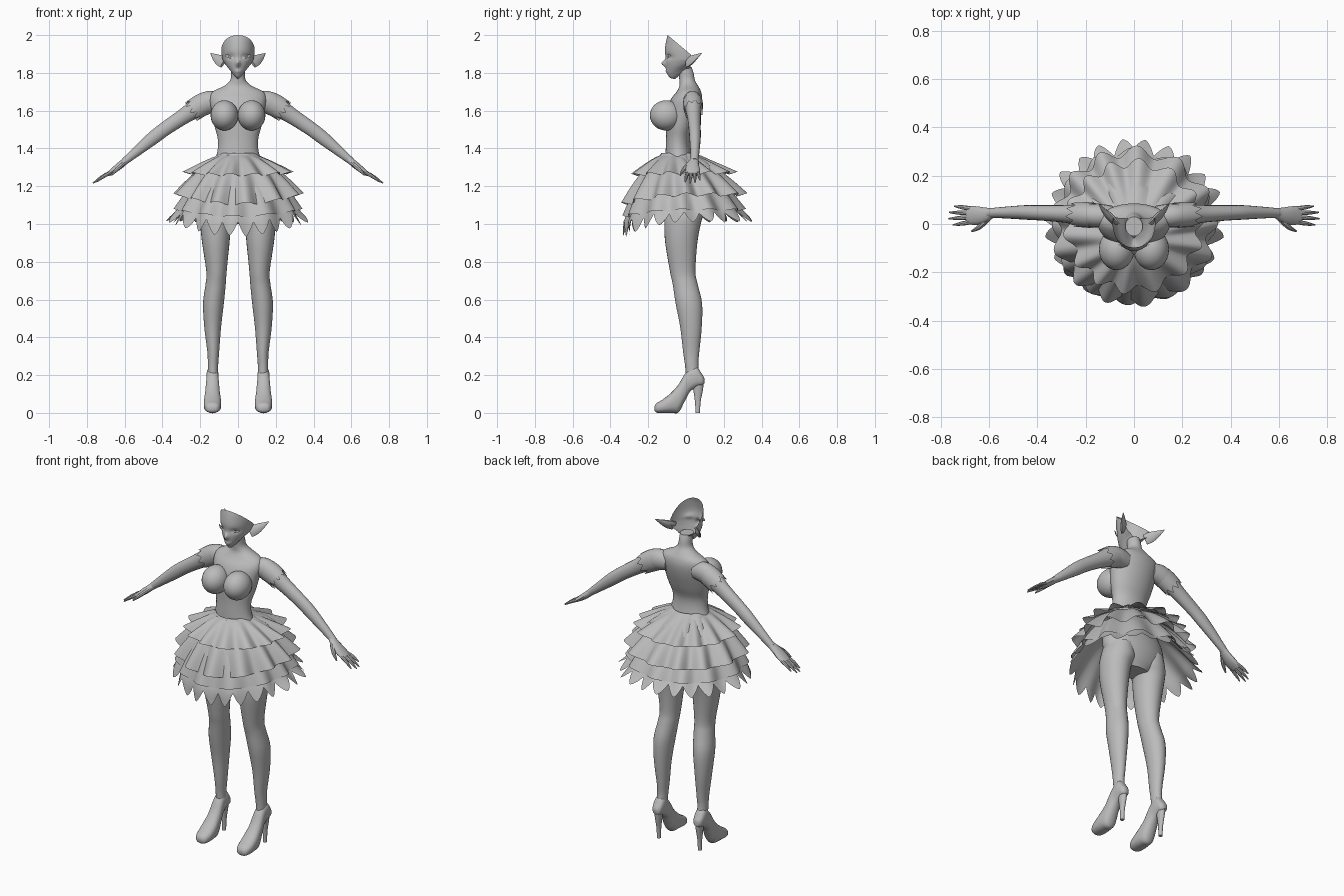
import bpy, bmesh, math
from mathutils import Vector

if "Cube" in bpy.data.objects:
    bpy.data.objects.remove(bpy.data.objects["Cube"])

grey = bpy.data.materials.new("plain_grey")
grey.diffuse_color = (0.5, 0.5, 0.5, 1)
grey.use_nodes = True
grey.node_tree.nodes["Principled BSDF"].inputs["Base Color"].default_value = grey.diffuse_color
TAU = 2 * math.pi


def smooth(rows, k=4):
    """Catmull-Rom interpolation of rows of numbers."""
    out = []
    for i in range(len(rows) - 1):
        a, b, c, d = (rows[max(i - 1, 0)], rows[i], rows[i + 1],
                      rows[min(i + 2, len(rows) - 1)])
        for s in range(k):
            t = s / k
            out.append([q + .5 * t * (r - p + t * (2*p - 5*q + 4*r - w + t * (3*(q - r) + w - p)))
                        for p, q, r, w in zip(a, b, c, d)])
    return out + [list(rows[-1])]


def skin(name, rings, caps=True, closed=True, mirror=False, angle=40):
    """Surface through a list of equally sized rings."""
    bm = bmesh.new()
    vs = [[bm.verts.new(p) for p in r] for r in rings]
    n = len(rings[0])
    for a, b in zip(vs, vs[1:]):
        for j in range(n if closed else n - 1):
            k = (j + 1) % n
            bm.faces.new((a[j], a[k], b[k], b[j]))
    if caps:
        bm.faces.new(vs[0][::-1])
        bm.faces.new(vs[-1])
    bmesh.ops.recalc_face_normals(bm, faces=bm.faces)
    me = bpy.data.meshes.new(name)
    bm.to_mesh(me)
    bm.free()
    return finish(name, me, mirror, angle)


def finish(name, me, mirror=False, angle=40):
    ob = bpy.data.objects.new(name, me)
    bpy.context.collection.objects.link(ob)
    me.materials.append(grey)
    bpy.ops.object.select_all(action='DESELECT')
    ob.select_set(True)
    bpy.context.view_layer.objects.active = ob
    bpy.ops.object.shade_smooth_by_angle(angle=math.radians(angle))
    if mirror:
        ob.modifiers.new("mirror", 'MIRROR').use_bisect_axis[0] = False
    return ob


def column(name, rows, n=28, mirror=False):
    """Upright body part from rows (z, x0, x1, y0, y1)."""
    rings = [[((a + b) / 2 + (b - a) / 2 * math.cos(TAU * j / n),
               (c + d) / 2 + (d - c) / 2 * math.sin(TAU * j / n), z) for j in range(n)]
             for z, a, b, c, d in smooth(rows)]
    return skin(name, rings, mirror=mirror)


def tube(name, rows, n=14, k=4, teeth=0, caps=True):
    """Mirrored limb from rows (x, y, z, radius across y, radius in height)."""
    rows = smooth(rows, k)
    rings = []
    for i, r in enumerate(rows):
        t = Vector(rows[min(i + 1, len(rows) - 1)][:3]) - Vector(rows[max(i - 1, 0)][:3])
        t.normalize()
        v = t.cross(Vector((0, 1, 0))).normalized()
        u = v.cross(t)
        rings.append([Vector(r[:3]) + u * r[3] * math.cos(TAU * j / n) + v * r[4] * math.sin(TAU * j / n)
                      + t * (teeth if i == len(rows) - 1 and j % 2 else 0) for j in range(n)])
    return skin(name, rings, caps=caps, mirror=True)


# torso, from hips to the top of the neck
torso = [(1.00, .09, -.07, .06), (1.05, .165, -.10, .085), (1.12, .195, -.115, .098),
         (1.20, .185, -.115, .085), (1.30, .14, -.11, .05), (1.38, .11, -.108, .028),
         (1.45, .107, -.105, .025), (1.52, .125, -.105, .05), (1.60, .14, -.10, .075),
         (1.66, .15, -.08, .085), (1.70, .135, -.05, .08), (1.73, .075, -.035, .065),
         (1.76, .042, -.035, .048), (1.80, .036, -.04, .04), (1.83, .036, -.05, .03)]
column("torso", [(z, -w, w, a, b) for z, w, a, b in torso], 36)

# bust
bm = bmesh.new()
bmesh.ops.create_uvsphere(bm, u_segments=28, v_segments=18, radius=1)
for v in bm.verts:
    v.co = (.072 + .073 * v.co.x, -.105 + .086 * v.co.y, 1.575 + .08 * v.co.z)
bust = bpy.data.meshes.new("bust")
bm.to_mesh(bust)
bm.free()
finish("bust", bust, True)

# legs
column("leg", [(1.12, .03, .18, -.10, .085), (1.05, .012, .198, -.112, .09), (1.0, .035, .2, -.115, .078),
               (.90, .045, .19, -.11, .06), (.75, .06, .168, -.085, .05), (.68, .065, .172, -.07, .062),
               (.58, .075, .185, -.055, .085), (.45, .09, .178, -.03, .083), (.32, .10, .162, -.015, .07),
               (.25, .105, .16, -.005, .065), (.18, .105, .16, 0, .075)], mirror=True)

# shoes: sections along y (y, half width, bottom, top), then the heel
shoe = smooth([(-.166, .018, .012, .036), (-.155, .034, .001, .052), (-.125, .044, 0, .07),
               (-.08, .046, 0, .105), (-.04, .041, .002, .15), (-.01, .036, .055, .20),
               (.02, .032, .11, .235), (.055, .032, .135, .245), (.085, .026, .145, .205),
               (.097, .012, .155, .185)])
skin("shoe", [[(.135 + w * math.cos(TAU * j / 20), y, (a + b) / 2 + (b - a) / 2 *
                math.copysign(abs(math.sin(TAU * j / 20)) ** .7, math.sin(TAU * j / 20)))
               for j in range(20)] for y, w, a, b in shoe], mirror=True)
column("shoe_heel", [(.17, .113, .157, .03, .096), (.12, .118, .152, .038, .09),
                     (.06, .123, .147, .047, .078), (0, .124, .146, .05, .074)], 14, True)

# arms, hands and torn sleeve edges
tube("arm", [(.09, .03, 1.645, .045, .05), (.155, .035, 1.645, .05, .06), (.21, .038, 1.62, .045, .054),
             (.28, .042, 1.575, .037, .043), (.38, .046, 1.508, .032, .038), (.45, .048, 1.455, .03, .036),
             (.55, .047, 1.373, .023, .025), (.60, .045, 1.332, .02, .019)], 18)
tube("palm", [(.585, .046, 1.343, .02, .018), (.625, .036, 1.31, .034, .019),
              (.66, .035, 1.283, .039, .016), (.69, .037, 1.262, .036, .011)])
for name, y0, y1, x1, z1 in (("index", .008, -.004, .75, 1.222), ("middle", .028, .022, .768, 1.216),
                             ("ring", .046, .048, .766, 1.218), ("little", .064, .074, .745, 1.232)):
    tube(name + "_finger", [(.675, y0, 1.272, .009, .009), ((.675 + x1) / 2, (y0 + y1) / 2, (1.272 + z1) / 2 + .004,
                            .009, .009), (x1, y1, z1, .003, .003)], 8, 3)
tube("thumb", [(.605, .022, 1.322, .013, .012), (.64, -.012, 1.29, .011, .011),
               (.672, -.03, 1.258, .004, .004)], 8, 3)
tube("sleeve_edge", [(.17, .036, 1.64, .053, .061), (.2, .038, 1.626, .053, .061),
                     (.225, .039, 1.61, .05, .058)], 18, 1, teeth=.035, caps=False)

# face shell, open at the back and cut on a slope above the brow
keys = [(1.768, .012, -.058), (1.772, .03, -.08), (1.79, .047, -.097), (1.82, .066, -.104),
        (1.85, .077, -.108), (1.88, .084, -.108), (1.92, .089, -.112), (1.96, .09, -.107),
        (2.0, .09, -.097), (2.05, .086, -.08)]
rings = []
for z, w, yf in smooth(keys, 5):
    ring = []
    for j in range(57):
        a = math.radians(-98 + 196 * j / 56)
        x, y = w * math.sin(a), .01 - (.01 - yf) * math.cos(a)
        y -= .022 * math.exp(-(x / .011) ** 2 - ((z - 1.85) / .017) ** 2)          # nose
        y -= .006 * math.exp(-(x / .018) ** 2 - ((z - 1.808) / .009) ** 2)         # lips
        y += .009 * math.exp(-((abs(x) - .042) / .02) ** 2 - ((z - 1.885) / .013) ** 2)  # eye sockets
        rise = .05 * (1 - math.cos(a)) * max(0, min(1, (1.87 - z) / .09))           # jaw line
        ring.append((x, y, z + rise))
    rings.append(ring)
face = skin("face", rings, caps=False, closed=False, angle=60)
bm = bmesh.new()
bm.from_mesh(face.data)
bmesh.ops.bisect_plane(bm, geom=bm.verts[:] + bm.edges[:] + bm.faces[:], plane_co=(0, -.097, 2.0),
                       plane_no=(0, .09, .107), clear_outer=True)
bm.to_mesh(face.data)
bm.free()

# eyes: almond lid rims around thin eye plates, laid on the sockets
def eye_point(j, s):
    a = TAU * j / 20
    x, z = .043 + s * .024 * math.cos(a), 1.886 + s * (.009 * math.sin(a) + .005 * math.cos(a))
    return x, -.099 + 9 * max(0, x - .02) ** 2 - .003 * s, z
skin("eye", [[eye_point(j, s) for j in range(20)] for s in (1.12, 1.0, .85, .3)], caps=False, mirror=True)

# pointed ears
tube("ear", [(.076, .002, 1.853, .008, .03), (.1, .03, 1.868, .012, .029),
             (.125, .058, 1.887, .007, .016), (.146, .084, 1.905, .001, .001)], 10, 3)


def ruffle(name, top, hem, waves, amp, bend=.8, drop=0, teeth=0, length=0, flare=.5, phase=0):
    """Flared skirt layer; top and hem are (z, radius)."""
    n, steps = 240, 8
    rings = []
    for i in range(steps + 1 + (2 if teeth else 0)):
        t = min(i / steps, 1)
        ext = max(0, i - steps) / 2
        ring = []
        for j in range(n):
            a = TAU * j / n
            front = max(0, -math.sin(a))
            r = top[1] + (hem[1] - top[1]) * t ** bend
            wave = math.sin(waves * a + phase + .6 * math.sin(3 * a))
            r += amp * t * wave
            z = top[0] + (hem[0] - top[0]) * t + .35 * amp * t * wave - drop * t * front ** 2
            if teeth:
                f = abs((teeth * j / n) % 1 - .5) * 2
                e = length * ext * (1 - f ** 1.4)
                r += e * flare * (1 - .9 * front)
                z -= e * (1 - flare * .5 * (1 - front))
            y0 = -.04 * (1 - t) - .01 * t
            ring.append((r * math.cos(a), y0 + r * 0.96 * math.sin(a), z))
        rings.append(ring)
    return skin(name, rings, caps=False, angle=50)


# skirt layers from waist to hem
ruffle("waist_petals", (1.375, .095), (1.325, .165), 10, .008, 1, .01, 14, .06, .8)
ruffle("top_ruffle", (1.365, .10), (1.27, .275), 14, .02, .85, .01)
ruffle("middle_ruffle", (1.34, .12), (1.155, .325), 13, .024, .7, .05, phase=1)
ruffle("lower_ruffle", (1.28, .16), (1.075, .325), 12, .016, .7, .035, phase=2)
ruffle("jagged_hem", (1.25, .15), (1.06, .325), 12, .01, .75, .05, 24, .075, .7, phase=2)
